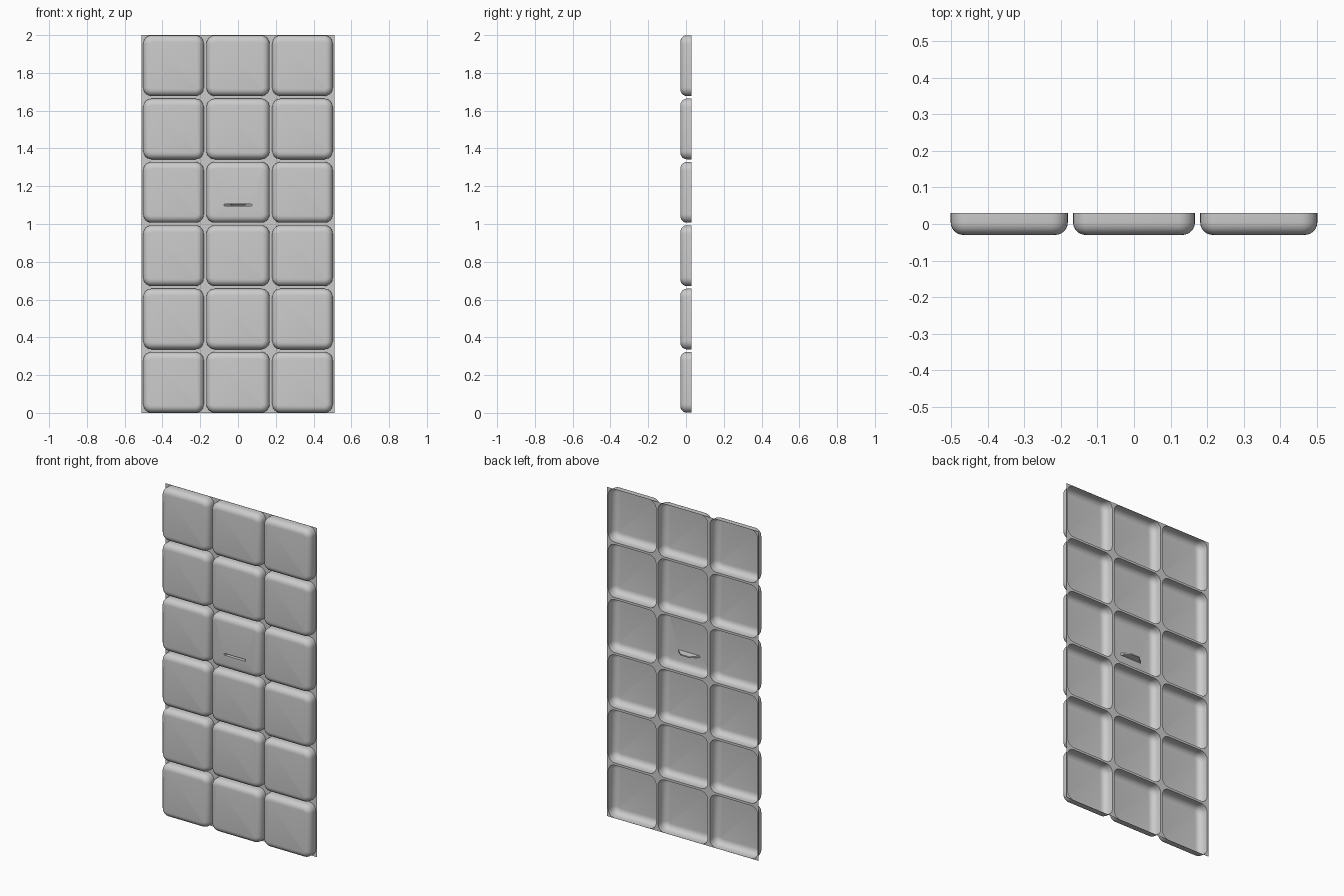
import bpy, bmesh, math

cube = bpy.data.objects.get("Cube")
if cube:
    bpy.data.objects.remove(cube, do_unlink=True)

grey = bpy.data.materials.new("light grey")
grey.use_nodes = True
colour = (0.6, 0.6, 0.6, 1)
grey.diffuse_color = colour
grey.node_tree.nodes["Principled BSDF"].inputs["Base Color"].default_value = colour

BACK, FRONT = 0.03, -0.03
ROUND = 0.035          # soft edge between wall and front face
CORNER = 0.045         # corner radius seen from the front
STEPS = 6


def ring(bm, rect, y, radius):
    """Rounded rectangle of vertices; radius 0 stacks the corner points."""
    x0, x1, z0, z1 = rect
    verts = []
    for i, (cx, cz) in enumerate(((x1 - radius, z1 - radius), (x0 + radius, z1 - radius),
                                  (x0 + radius, z0 + radius), (x1 - radius, z0 + radius))):
        for s in range(STEPS + 1):
            a = math.pi / 2 * (i + s / STEPS)
            verts.append(bm.verts.new((cx + radius * math.cos(a), y,
                                       cz + radius * math.sin(a))))
    return verts


def shrink(rect, d):
    return (rect[0] + d, rect[1] - d, rect[2] + d, rect[3] - d)


def pocket(bm, outer, cell, slot=False):
    """Flange, straight wall, rounded edge and front face of one hollow pad."""
    rings = [ring(bm, outer, BACK, 0), ring(bm, cell, BACK, CORNER)]
    for s in range(STEPS + 1):
        a = math.pi / 2 * s / STEPS
        d = ROUND * (1 - math.cos(a))
        y = FRONT + ROUND * (1 - math.sin(a))
        rings.append(ring(bm, shrink(cell, d), y, CORNER - d))
    if slot:
        # Narrow slit that tapers back into the hollow
        rings.append(ring(bm, (-0.073, 0.073, 1.095, 1.106), FRONT, 0))
        rings.append(ring(bm, (-0.03, 0.03, 1.097, 1.104), 0.01, 0))
    for r, t in zip(rings, rings[1:]):
        n = len(r)
        for k in range(n):
            bm.faces.new((r[k], r[(k + 1) % n], t[(k + 1) % n], t[k]))
    bm.faces.new(rings[-1])


# Panel of three columns and six rows in one continuous sheet
columns = (((-0.51, -0.174), (-0.502, -0.181)),
           ((-0.174, 0.174), (-0.167, 0.167)),
           ((0.174, 0.51), (0.181, 0.502)))
bm = bmesh.new()
rows = 6
pitch = 2.012 / rows
for row in range(rows):
    z0 = row * pitch + 0.001
    z1 = z0 + pitch - 0.014
    low = max(0, z0 - 0.007)
    high = min(2, z1 + 0.007)
    for col, (outer, cell) in enumerate(columns):
        pocket(bm, (*outer, low, high), (*cell, z0, z1), slot=(row == 3 and col == 1))

bmesh.ops.remove_doubles(bm, verts=bm.verts, dist=0.0004)
bmesh.ops.dissolve_degenerate(bm, edges=bm.edges, dist=0.0001)
bmesh.ops.recalc_face_normals(bm, faces=bm.faces)
# Front faces look towards -y
if sum(f.normal.y * f.calc_area() for f in bm.faces) > 0:
    bmesh.ops.reverse_faces(bm, faces=bm.faces)

mesh = bpy.data.meshes.new("padded_panel")
bm.to_mesh(mesh)
bm.free()
mesh.materials.append(grey)
panel = bpy.data.objects.new("padded_panel", mesh)
bpy.context.collection.objects.link(panel)
bpy.context.view_layer.objects.active = panel
panel.select_set(True)
bpy.ops.object.shade_smooth_by_angle(angle=math.radians(40))
